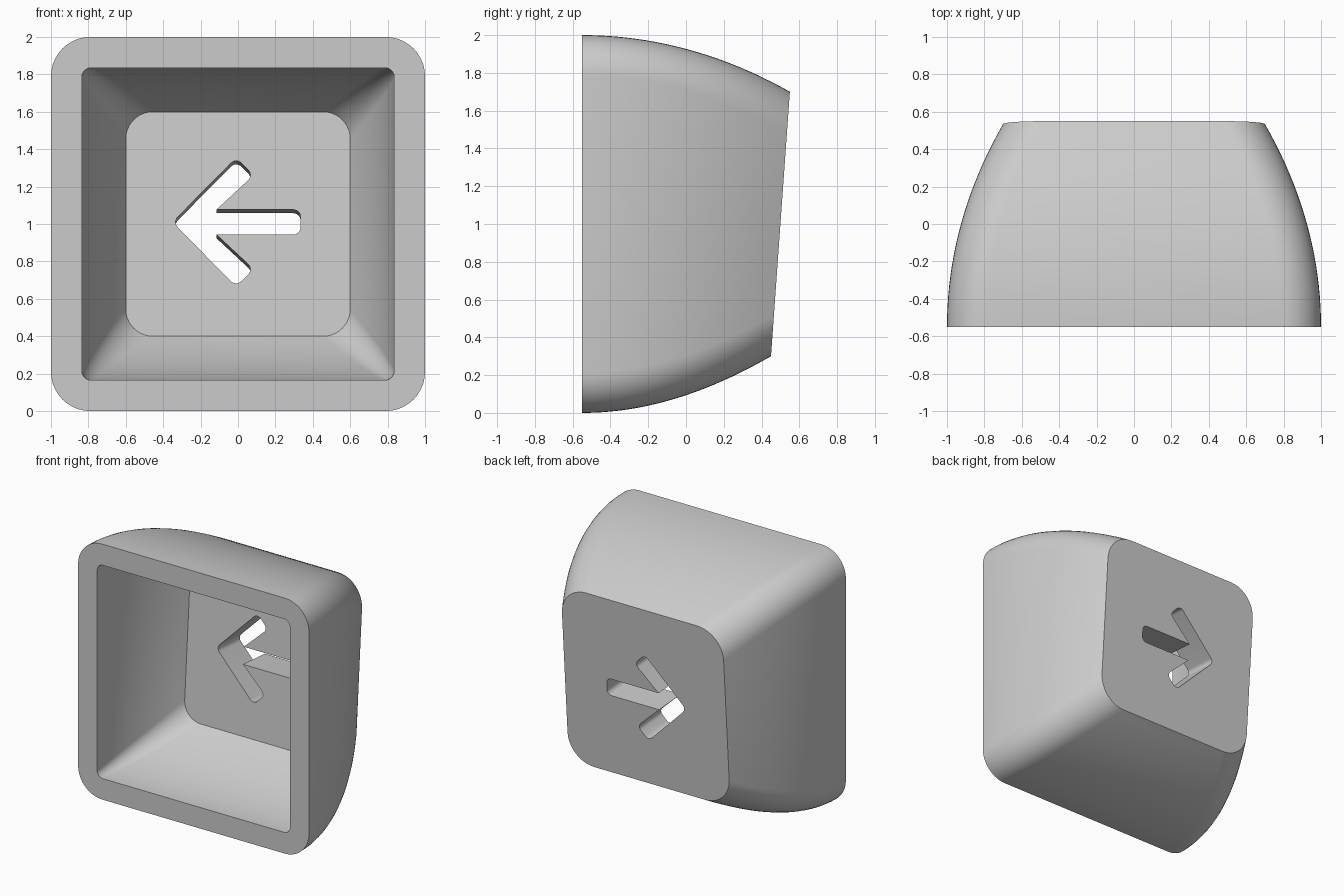
import bpy
import bmesh
import math
from mathutils import Matrix, Vector

cube = bpy.data.objects.get("Cube")
if cube:
    bpy.data.objects.remove(cube, do_unlink=True)

FRONT = -0.55
STEPS = 20          # slices along the depth
CORNER_STEPS = 10   # segments in each rounded corner
TILT = math.atan2(0.1, 1.4)

grey = bpy.data.materials.new("light grey plastic")
grey.use_nodes = True
colour = (0.6, 0.6, 0.6, 1)
grey.diffuse_color = colour
grey.node_tree.nodes["Principled BSDF"].inputs["Base Color"].default_value = colour


def rounded_square(half, radius):
    """Outline of a rounded square, as (x, z) offsets from its centre."""
    points = []
    for corner, (sx, sz) in enumerate([(1, 1), (-1, 1), (-1, -1), (1, -1)]):
        for i in range(CORNER_STEPS + 1):
            a = math.pi / 2 * (corner + i / CORNER_STEPS)
            points.append((sx * (half - radius) + radius * math.cos(a),
                           sz * (half - radius) + radius * math.sin(a)))
    return points


def shell_rings(bm, depth, halves, radii):
    """Slices that shrink along a curve and lean gradually to the tilted back."""
    rings = []
    for s in range(STEPS + 1):
        t = s / STEPS
        half = halves[0] + (halves[1] - halves[0]) * t * t
        radius = radii[0] + (radii[1] - radii[0]) * t
        rings.append([bm.verts.new((x, FRONT + t * (depth + z * math.tan(TILT)), 1 + z))
                      for x, z in rounded_square(half, radius)])
    return rings


def bridge(bm, a, b):
    n = len(a)
    for i in range(n):
        j = (i + 1) % n
        bm.faces.new((a[i], a[j], b[j], b[i]))


def finish(bm, name):
    bmesh.ops.recalc_face_normals(bm, faces=bm.faces)
    mesh = bpy.data.meshes.new(name)
    bm.to_mesh(mesh)
    bm.free()
    mesh.materials.append(grey)
    obj = bpy.data.objects.new(name, mesh)
    bpy.context.collection.objects.link(obj)
    return obj


# Hollow cap: outer skin, inner cavity and the flat rim joining them
bm = bmesh.new()
outer = shell_rings(bm, 1.05, (1.0, 0.7), (0.21, 0.22))
inner = shell_rings(bm, 0.78, (0.835, 0.6), (0.05, 0.145))
for rings in (outer, inner):
    for a, b in zip(rings, rings[1:]):
        bridge(bm, a, b)
    bm.faces.new(rings[-1])
bridge(bm, outer[0], inner[0])
cap = finish(bm, "key_cap")

# Arrow cutter: rounded outline, extruded square to the tilted back
upper = [(-0.01, 0.345), (0.083, 0.252), (-0.115, 0.067), (0.335, 0.067)]
outline = [(-0.35, 0)] + upper + [(x, -z) for x, z in reversed(upper)]
bm = bmesh.new()
face = bm.faces.new([bm.verts.new((x, -0.15, z)) for x, z in outline])
tips = [v for v in bm.verts if abs(v.co.x + 0.115) > 0.01]
bmesh.ops.bevel(bm, geom=tips, offset=0.04, segments=6, profile=0.5, affect='VERTICES')
made = bmesh.ops.extrude_face_region(bm, geom=list(bm.faces))["geom"]
bmesh.ops.translate(bm, vec=Vector((0, 0.7, 0)),
                    verts=[v for v in made if isinstance(v, bmesh.types.BMVert)])
bm.transform(Matrix.Translation((0, FRONT + 0.78, 1.01)) @ Matrix.Rotation(-TILT, 4, 'X'))
cutter = finish(bm, "arrow_cutter")
cutter.hide_render = True

# Cut the arrow through the back wall, then smooth the rounded surfaces
cut = cap.modifiers.new("arrow opening", 'BOOLEAN')
cut.operation = 'DIFFERENCE'
cut.solver = 'EXACT'
cut.object = cutter
bpy.ops.object.select_all(action='DESELECT')
cap.select_set(True)
bpy.context.view_layer.objects.active = cap
bpy.ops.object.modifier_apply(modifier=cut.name)
bpy.data.objects.remove(cutter, do_unlink=True)
bpy.ops.object.shade_smooth_by_angle(angle=math.radians(30))
